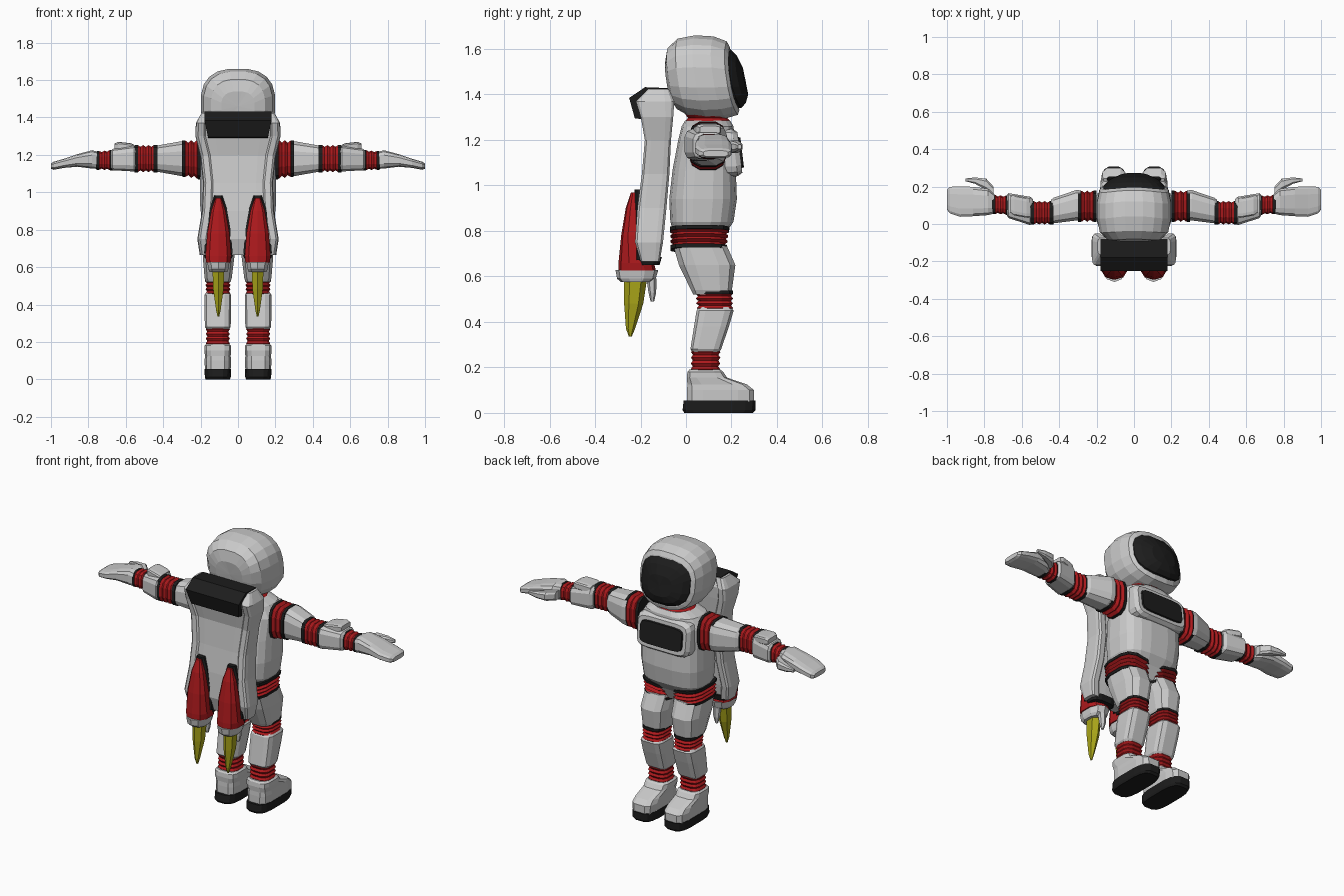
import bpy, bmesh, math


def material(name, rgb):
    m = bpy.data.materials.new(name)
    m.diffuse_color = (*rgb, 1)
    return m


RED = material("red", (0.42, 0.01, 0.012))
BLACK = material("black", (0.012, 0.012, 0.012))
YELLOW = material("yellow", (0.4, 0.38, 0.01))


def finish(name, bm, mat, mirror):
    bmesh.ops.recalc_face_normals(bm, faces=bm.faces)
    me = bpy.data.meshes.new(name)
    bm.to_mesh(me)
    bm.free()
    ob = bpy.data.objects.new(name, me)
    bpy.context.collection.objects.link(ob)
    if mat:
        me.materials.append(mat)
    if mirror:
        ob.modifiers.new("mirror", 'MIRROR')
    return ob


def place(axis, a, u, v):
    return {'x': (a, u, v), 'y': (u, a, v), 'z': (u, v, a)}[axis]


# Skin of rounded-square sections: ring = (position on axis, centre u, v, radius u, v)
def loft(name, axis, rings, mat=None, mirror=False, n=12, p=3.0, shear=(0, 0), bend=0):
    bm = bmesh.new()
    loops = []
    for a, cu, cv, ru, rv in rings:
        loop = []
        for i in range(n):
            t = 2 * math.pi * (i + 0.5) / n
            c, s = math.cos(t), math.sin(t)
            u = ru * math.copysign(abs(c) ** (2 / p), c)
            v = rv * math.copysign(abs(s) ** (2 / p), s)
            off = shear[0] * u + shear[1] * v - bend * u * u
            loop.append(bm.verts.new(place(axis, a + off, cu + u, cv + v)))
        loops.append(loop)
    for l0, l1 in zip(loops, loops[1:]):
        for i in range(n):
            j = (i + 1) % n
            bm.faces.new((l0[i], l0[j], l1[j], l1[i]))
    for loop, r in ((loops[0], rings[0]), (loops[-1], rings[-1])):
        mid = bm.verts.new(place(axis, *r[:3]))
        for i in range(n):
            bm.faces.new((loop[i], loop[(i + 1) % n], mid))
    return finish(name, bm, mat, mirror)


# Ribbed red joint with black cuffs at the chosen ends
def bellows(name, axis, a, b, folds, cuffs="ab", mirror=True, **kw):
    def at(t, s):
        r = [x + (y - x) * t for x, y in zip(a, b)]
        return (r[0], r[1], r[2], r[3] * s, r[4] * s)
    k = 2 * folds
    loft(name, axis, [at(i / k, 1 if i % 2 else 0.87) for i in range(k + 1)],
         RED, mirror, **kw)
    for end, t0, t1 in (("a", -0.04, 0.14), ("b", 0.86, 1.04)):
        if end in cuffs:
            loft(name + "_cuff_" + end, axis, [at(t0, 1.01), at(t1, 1.01)],
                 BLACK, mirror, **kw)


# Helmet and visor
loft("helmet", 'y', [(-0.08, 0, 1.46, .09, .08), (-.06, 0, 1.47, .145, .135),
                     (-.01, 0, 1.475, .185, .172), (.07, 0, 1.475, .2, .187),
                     (.15, 0, 1.475, .2, .182), (.205, 0, 1.472, .187, .163),
                     (.215, 0, 1.47, .17, .14)],
     n=20, p=2.6, shear=(0, -.15), bend=0.8)
loft("visor", 'y', [(.2, 0, 1.472, .17, .135), (.222, 0, 1.472, .166, .132),
                    (.245, 0, 1.468, .135, .105), (.262, 0, 1.46, .08, .06)],
     BLACK, n=16, p=2.8, shear=(0, -.2), bend=1.0)
bellows("neck_ring", 'z', (1.27, 0, .095, .115, .1), (1.325, 0, .095, .115, .1),
        2, "", False, n=16, p=2.2)

# Torso and chest display
loft("torso", 'z', [(.72, 0, .06, .05, .08), (.79, 0, .06, .165, .115),
                    (.84, 0, .07, .195, .14), (.94, 0, .075, .205, .15),
                    (1.07, 0, .08, .205, .14), (1.2, 0, .09, .21, .125),
                    (1.26, 0, .095, .17, .115), (1.285, 0, .095, .11, .1)], n=20, p=3)
loft("chest_housing", 'y', [(.13, 0, 1.145, .185, .11), (.215, 0, 1.145, .18, .105),
                            (.237, 0, 1.145, .165, .09)], n=16, p=6, shear=(0, -.12))
loft("chest_screen", 'y', [(.22, 0, 1.145, .148, .072), (.247, 0, 1.145, .142, .066)],
     BLACK, n=16, p=6, shear=(0, -.12))

# Arms
bellows("shoulder_joint", 'x', (.205, .095, 1.175, .085, .108),
        (.295, .095, 1.18, .085, .098), 3)
loft("upper_arm", 'x', [(.285, .1, 1.18, .082, .095), (.31, .1, 1.18, .083, .094),
                        (.43, .072, 1.18, .07, .072), (.445, .07, 1.18, .06, .06)],
     mirror=True)
bellows("elbow_joint", 'x', (.435, .06, 1.18, .064, .074), (.55, .06, 1.18, .064, .074), 4)
loft("forearm", 'x', [(.54, .068, 1.18, .066, .06), (.555, .07, 1.18, .077, .07),
                      (.67, .098, 1.175, .068, .058), (.68, .1, 1.175, .055, .048)],
     mirror=True, p=4)
loft("forearm_control", 'x', [(.555, .085, 1.235, .05, .02), (.575, .088, 1.238, .055, .025),
                              (.64, .1, 1.246, .055, .024), (.66, .105, 1.245, .045, .016)],
     mirror=True, p=5)
bellows("wrist_joint", 'x', (.672, .1, 1.172, .052, .056), (.755, .105, 1.17, .052, .05), 3)
loft("hand", 'x', [(.745, .108, 1.17, .052, .046), (.78, .118, 1.176, .072, .05),
                   (.86, .12, 1.17, .08, .034), (.93, .12, 1.155, .083, .025),
                   (.985, .128, 1.142, .072, .022), (1.0, .13, 1.14, .055, .014)],
     mirror=True, p=3.5)
loft("thumb", 'x', [(.75, .175, 1.168, .025, .028), (.79, .212, 1.17, .032, .028),
                    (.85, .232, 1.17, .018, .02), (.9, .236, 1.17, .008, .01)],
     mirror=True, n=8)

# Legs
bellows("hip_joint", 'z', (.72, .1, .055, .092, .125), (.81, .1, .06, .097, .132),
        4, shear=(.13, 0))
loft("thigh", 'z', [(.52, .106, .11, .066, .08), (.54, .106, .112, .074, .092),
                    (.65, .104, .093, .086, .127), (.74, .1, .06, .088, .12)],
     mirror=True)
bellows("knee_joint", 'z', (.45, .107, .128, .068, .082), (.535, .107, .123, .07, .085), 4, "b")
loft("shin", 'z', [(.265, .108, .087, .06, .058), (.28, .108, .087, .07, .069),
                   (.38, .108, .112, .073, .078), (.45, .108, .128, .073, .083),
                   (.465, .108, .128, .062, .07)], mirror=True, p=4)
bellows("ankle_joint", 'z', (.18, .108, .085, .066, .066), (.28, .108, .087, .066, .066), 4, "")
loft("boot", 'z', [(.05, .108, .152, .07, .15), (.1, .108, .152, .072, .15),
                   (.125, .108, .137, .07, .133), (.155, .108, .092, .073, .09),
                   (.18, .108, .085, .073, .08), (.19, .108, .083, .06, .07)],
     mirror=True, p=4)
loft("boot_sole", 'z', [(0, .108, .143, .066, .152), (.012, .108, .145, .07, .162),
                        (.055, .108, .148, .072, .16)], BLACK, True, n=16, p=3.5)

# Jet pack: thin middle slab between two thick rails, (height, back, front, half width)
PACK = [(.665, -.2, -.115, .205), (.75, -.225, -.1, .218), (.9, -.215, -.085, .193),
        (1.05, -.195, -.072, .187), (1.2, -.182, -.065, .203), (1.3, -.2, -.055, .228),
        (1.37, -.222, -.05, .226), (1.425, -.165, -.075, .195)]
loft("pack_body", 'z', [(z, 0, (b + f) / 2, w - .02, (f - b) / 2 - .006)
                        for z, b, f, w in PACK], n=16, p=6)
loft("pack_rail", 'z', [(z, w - .03, (b + f) / 2, .03, (f - b) / 2)
                        for z, b, f, w in PACK], mirror=True, p=4)

# Black hood over the top of the pack
profile = [(-.18, 1.29), (-.225, 1.295), (-.25, 1.385), (-.18, 1.432), (-.08, 1.428),
           (-.09, 1.38)]
bm = bmesh.new()
ends = [[bm.verts.new((s * (.16 if z < 1.35 else .18), y, z)) for y, z in profile]
        for s in (-1, 1)]
for e in ends:
    bm.faces.new(e)
for i in range(len(profile)):
    j = (i + 1) % len(profile)
    bm.faces.new((ends[0][i], ends[0][j], ends[1][j], ends[1][i]))
finish("pack_hood", bm, BLACK, False)

# Rockets with trim, nozzles and flames
ROCKET = [(.625, -.215, .068, .083), (.66, -.219, .072, .078), (.78, -.235, .062, .05),
          (.9, -.23, .04, .035), (.97, -.228, .016, .014)]
loft("rocket", 'z', [(z, .105, y, rx, ry) for z, y, rx, ry in ROCKET], RED, True, n=10, p=2.6)
loft("rocket_trim", 'z', [(z + .012, .105, -.205, rx + .007, .022) for z, y, rx, ry in ROCKET[1:]],
     BLACK, True, n=10, p=3)
loft("pack_base_trim", 'z', [(.65, .105, -.165, .075, .05), (.685, .105, -.165, .085, .06)],
     BLACK, True)
loft("nozzle", 'z', [(.575, .105, -.22, .05, .065), (.59, .105, -.218, .056, .085),
                     (.628, .105, -.216, .062, .094)], None, True, n=10, p=2.4)
loft("nozzle_fin", 'z', [(.49, .105, -.148, .008, .008), (.53, .105, -.148, .02, .017),
                         (.59, .105, -.152, .025, .022)], None, True, n=6, p=2)
loft("flame", 'z', [(.335, .105, -.245, .005, .006), (.37, .105, -.244, .014, .02),
                    (.48, .105, -.23, .032, .042), (.585, .105, -.222, .036, .05)],
     YELLOW, True, n=6, p=2)
